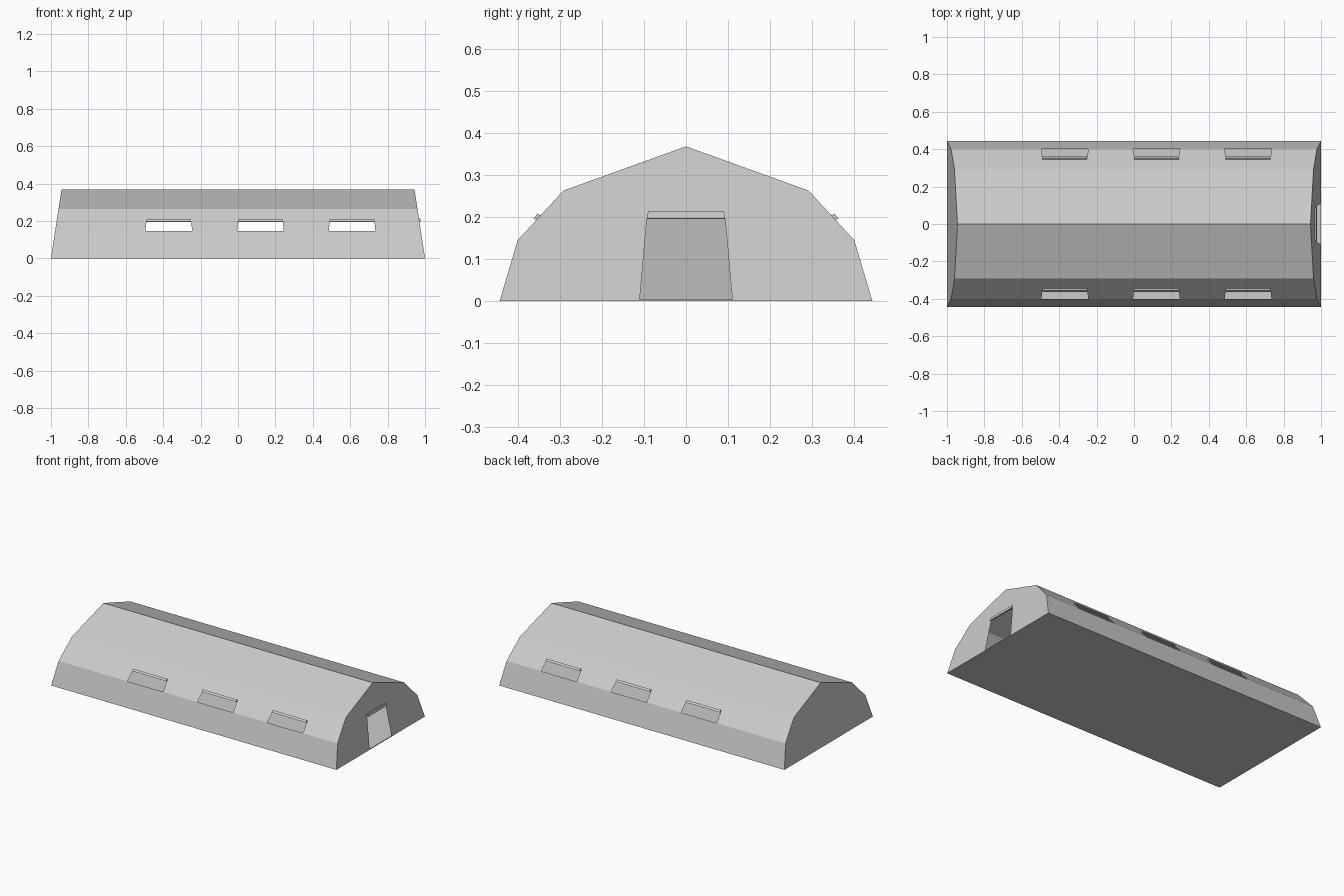
import bpy, bmesh
from mathutils import Vector

if "Cube" in bpy.data.objects:
    bpy.data.objects.remove(bpy.data.objects["Cube"])

PROFILE = [(0.443, 0.0), (0.40, 0.145), (0.291, 0.263), (0.0, 0.368)]
WINDOWS = [-0.37, 0.12, 0.61]      # window centres along x
WIN_TOP = 0.193
DOOR_BOTTOM, DOOR_TOP = 0.004, 0.195


def end_x(z):
    """Half length of the tent at height z (the gables lean inwards)."""
    return 1.0 - 0.153 * z


def slope_y(z):
    """Half width on the middle panel at height z."""
    (y0, z0), (y1, z1) = PROFILE[1:3]
    return y0 + (y1 - y0) * (z - z0) / (z1 - z0)


def make(name, polys):
    bm = bmesh.new()
    for poly in polys:
        bm.faces.new([bm.verts.new(p) for p in poly])
    bmesh.ops.remove_doubles(bm, verts=bm.verts, dist=1e-5)
    bmesh.ops.recalc_face_normals(bm, faces=bm.faces)
    me = bpy.data.meshes.new(name)
    bm.to_mesh(me)
    bm.free()
    ob = bpy.data.objects.new(name, me)
    bpy.context.collection.objects.link(ob)
    return ob


def box(name, base, offset):
    """Thin block: a quad extruded by an offset."""
    a = [Vector(p) for p in base]
    b = [p + Vector(offset) for p in a]
    sides = [[a[i], a[(i + 1) % 4], b[(i + 1) % 4], b[i]] for i in range(4)]
    return make(name, [a, b] + sides)


# Canvas side panels, with the window row left open
canvas = []
for s in (-1, 1):
    def pt(x, y, z):
        return (x, s * y, z)

    def strip(y0, z0, y1, z1):
        canvas.append([pt(-end_x(z0), y0, z0), pt(end_x(z0), y0, z0),
                       pt(end_x(z1), y1, z1), pt(-end_x(z1), y1, z1)])

    zb, zt = PROFILE[1][1], WIN_TOP
    yb, yt = PROFILE[1][0], slope_y(WIN_TOP)
    strip(*PROFILE[0], *PROFILE[1])
    strip(yt, zt, *PROFILE[2])
    strip(*PROFILE[2], *PROFILE[3])
    low, high = [-end_x(zb)], [-end_x(zt)]
    for c in WINDOWS:
        low += [c - 0.125, c + 0.125]
        high += [c - 0.120, c + 0.120]
    low.append(end_x(zb))
    high.append(end_x(zt))
    for i in range(0, len(low), 2):
        canvas.append([pt(low[i], yb, zb), pt(low[i + 1], yb, zb),
                       pt(high[i + 1], yt, zt), pt(high[i], yt, zt)])
make("canvas_sides", canvas)

# Plain back gable
outline = PROFILE + [(-y, z) for y, z in PROFILE[-2::-1]]
make("back_gable", [[(-end_x(z), y, z) for y, z in outline]])

# Front gable with a tapered door opening
gable = [[(0.11, 0), (0.11, DOOR_BOTTOM), (-0.11, DOOR_BOTTOM), (-0.11, 0)]]
for s in (-1, 1):
    half = PROFILE + [(0, DOOR_TOP), (0.093, DOOR_TOP),
                      (0.11, DOOR_BOTTOM), (0.11, 0)]
    gable.append([(s * y, z) for y, z in half])
make("door_gable", [[(end_x(z), y, z) for y, z in p] for p in gable])

# Ground sheet
w = PROFILE[0][0]
make("ground_sheet", [[(-1, -w, 0), (1, -w, 0), (1, w, 0), (-1, w, 0)]])

# Rolled-up flaps over the windows
for s in (-1, 1):
    for c in WINDOWS:
        z0, z1 = WIN_TOP, 0.204
        base = [(c - 0.12, s * slope_y(z0), z0), (c + 0.12, s * slope_y(z0), z0),
                (c + 0.12, s * slope_y(z1), z1), (c - 0.12, s * slope_y(z1), z1)]
        box("window_flap", base, (0, s * 0.007, 0.004))

# Rolled-up flap over the door
z0, z1 = DOOR_TOP, 0.212
box("door_flap", [(end_x(z0), -0.093, z0), (end_x(z0), 0.093, z0),
                  (end_x(z1), 0.09, z1), (end_x(z1), -0.09, z1)], (0.008, 0, 0.001))
